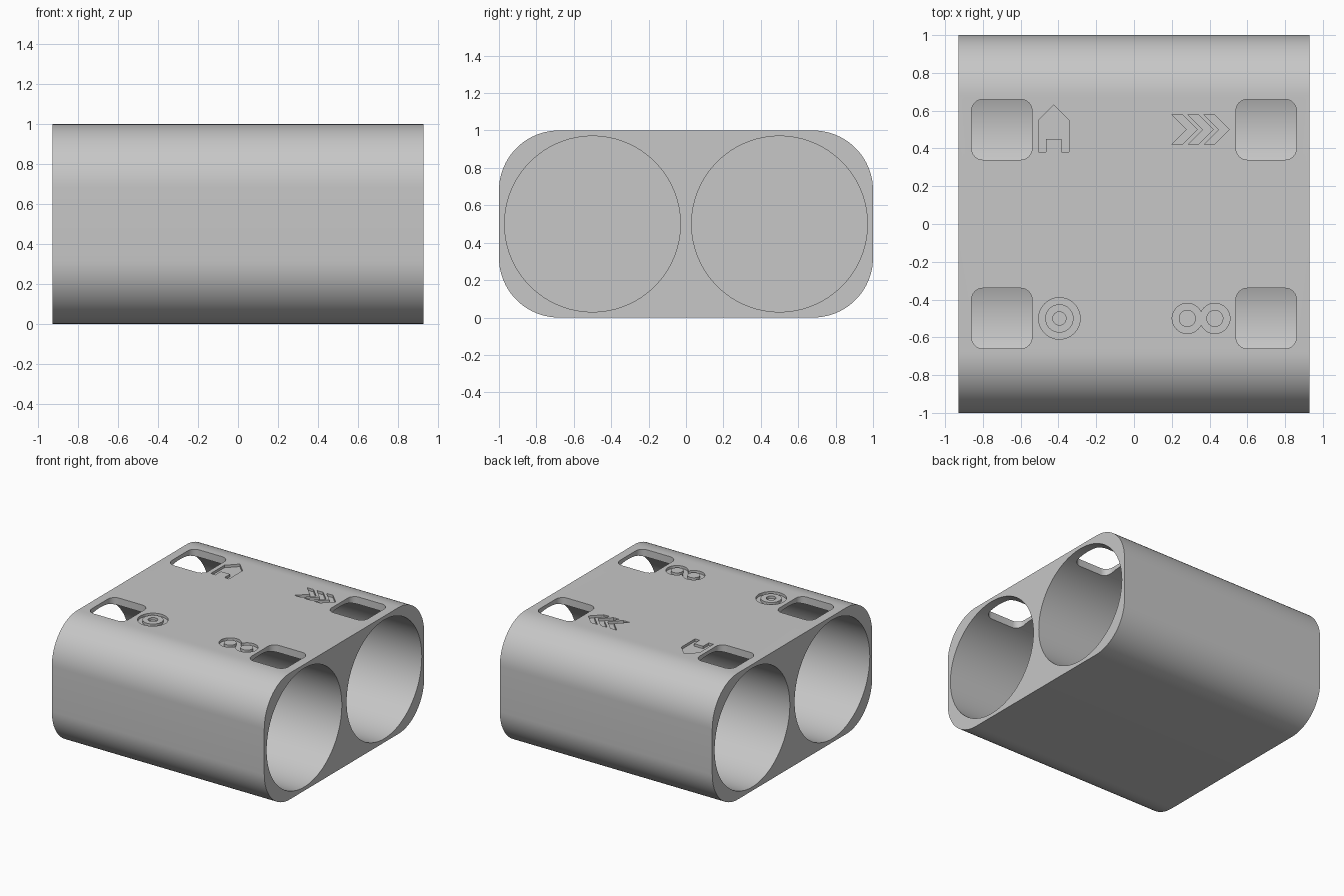
import bpy, bmesh
from math import sin, cos, pi, radians

if "Cube" in bpy.data.objects:
    bpy.data.objects.remove(bpy.data.objects["Cube"], do_unlink=True)

grey = bpy.data.materials.new("plain grey")
grey.use_nodes = True
colour = (0.57, 0.57, 0.57, 1)
grey.diffuse_color = colour
grey.node_tree.nodes["Principled BSDF"].inputs["Base Color"].default_value = colour


def circle(cx, cy, r, n=96):
    return [(cx + r * cos(2 * pi * i / n), cy + r * sin(2 * pi * i / n)) for i in range(n)]


def rounded_rect(cx, cy, w, h, r, n):
    points = []
    for q, (sx, sy) in enumerate([(1, 1), (-1, 1), (-1, -1), (1, -1)]):
        for i in range(n + 1):
            a = (q + i / n) * pi / 2
            points.append((cx + sx * (w / 2 - r) + r * cos(a),
                           cy + sy * (h / 2 - r) + r * sin(a)))
    return points


def prism(name, outline, low, high, along_x=False, hole=None):
    """Extrude an outline along z or x; an inner outline turns it into a ring."""
    bm = bmesh.new()

    def loop(points, h):
        return [bm.verts.new((h, a, b) if along_x else (a, b, h)) for a, b in points]

    def band(first, second):
        for i in range(len(first)):
            j = (i + 1) % len(first)
            bm.faces.new((first[i], first[j], second[j], second[i]))

    bottom, top = loop(outline, low), loop(outline, high)
    band(bottom, top)
    if hole:
        hole_bottom, hole_top = loop(hole, low), loop(hole, high)
        band(hole_bottom, hole_top)
        band(bottom, hole_bottom)
        band(top, hole_top)
    else:
        bm.faces.new(bottom)
        bm.faces.new(top)
    bmesh.ops.recalc_face_normals(bm, faces=bm.faces)
    mesh = bpy.data.meshes.new(name)
    bm.to_mesh(mesh)
    bm.free()
    mesh.materials.append(grey)
    obj = bpy.data.objects.new(name, mesh)
    bpy.context.collection.objects.link(obj)
    return obj


# Outer block with rounded long edges
HALF_LENGTH = 0.93
body = prism("holder_body", rounded_rect(0, 0.5, 2, 1, 0.32, 20),
             -HALF_LENGTH, HALF_LENGTH, along_x=True)
cutters = []

# Four blind round sockets, split by a thin middle wall, each with a top window
for side in (-1, 1):
    for row in (-0.5, 0.5):
        ends = sorted((side * 0.03, side * 1.1))
        cutters.append(prism("socket_cutter", circle(row, 0.5, 0.47), *ends, along_x=True))
        cutters.append(prism("window_cutter",
                             rounded_rect(side * 0.70, row, 0.32, 0.32, 0.06, 8), 0.7, 1.1))

# Shallow engraved pictograms on the top
FLOOR, ABOVE = 0.98, 1.05


def engrave(outline, hole=None):
    cutters.append(prism("engraving_cutter", outline, FLOOR, ABOVE, hole=hole))


# Arrow chevrons
h, t = 0.08, 0.055
for x in (0.20, 0.285, 0.37):
    chevron = [(0, -h), (t, -h), (t + h, 0), (t, h), (0, h), (h, 0)]
    engrave([(x + a, 0.5 + b) for a, b in chevron])

# House with a doorway
half_house = [(0.08, 0.55), (0.08, 0.38), (0.04, 0.38), (0.04, 0.45)]
house = [(0, 0.63)] + half_house + [(-a, b) for a, b in reversed(half_house)]
engrave([(a - 0.425, b) for a, b in house])

# Ring with a dot
engrave(circle(-0.395, -0.5, 0.11, 48), circle(-0.395, -0.5, 0.075, 48))
engrave(circle(-0.395, -0.5, 0.035, 32))

# Pair of touching rings
for x in (0.282, 0.428):
    engrave(circle(x, -0.5, 0.08, 40), circle(x, -0.5, 0.045, 40))

# Cut everything out of the block
bpy.context.view_layer.objects.active = body
for cutter in cutters:
    cutter.hide_render = True
    mod = body.modifiers.new("cut", 'BOOLEAN')
    mod.operation = 'DIFFERENCE'
    mod.solver = 'EXACT'
    mod.object = cutter
    bpy.ops.object.modifier_apply(modifier=mod.name)
    bpy.data.objects.remove(cutter, do_unlink=True)

# Smooth curves, crisp rims
for obj in bpy.context.selected_objects:
    obj.select_set(False)
body.select_set(True)
bpy.ops.object.shade_smooth_by_angle(angle=radians(30))
